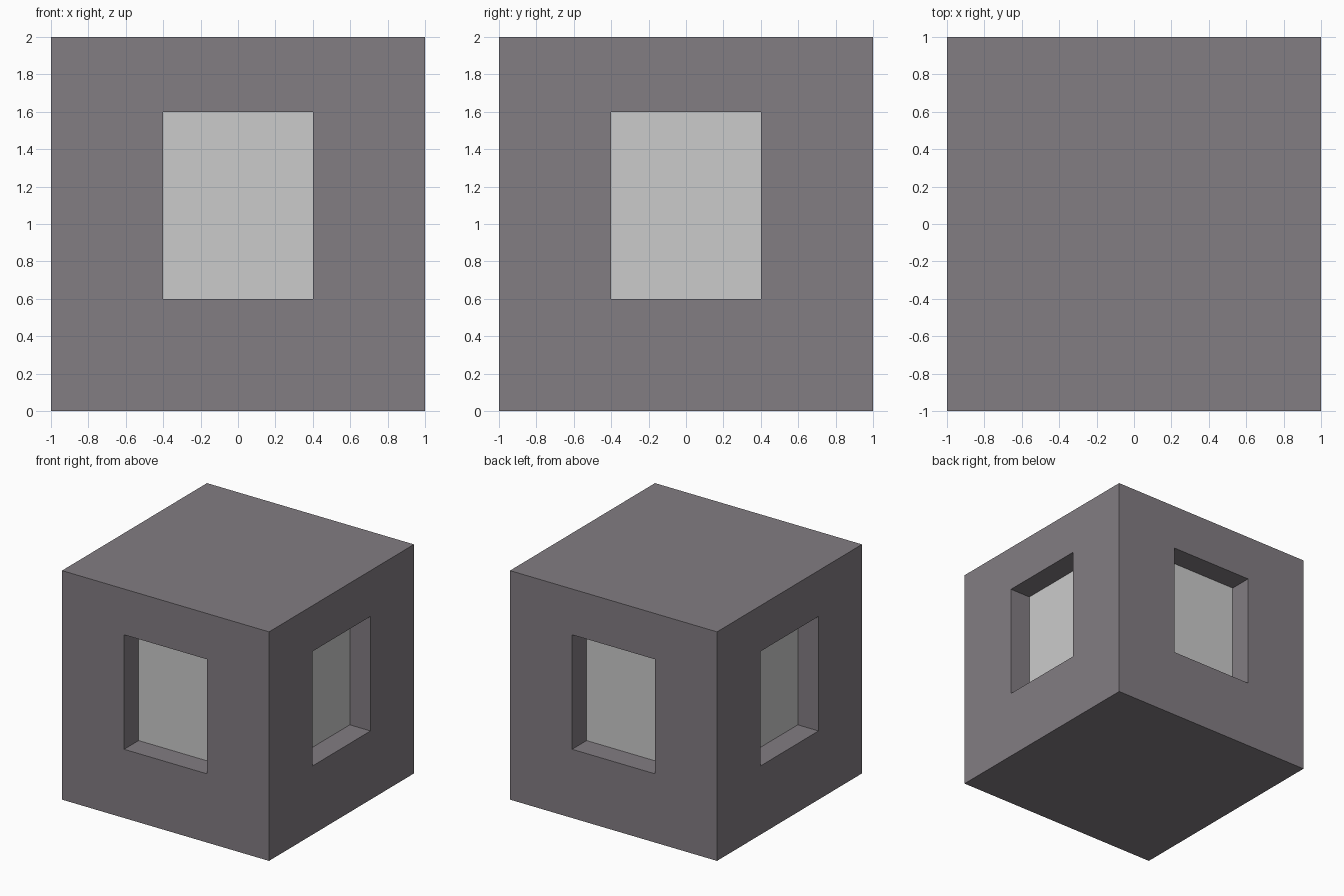
import bpy
from math import sin, cos, pi

if "Cube" in bpy.data.objects:
    bpy.data.objects.remove(bpy.data.objects["Cube"])

SIZE = 2.0                 # cube edge
WIN_W, WIN_LO, WIN_HI = 0.8, 0.6, 1.6
RECESS, PANE_T = 0.2, 0.05


def box(name, size, loc, rot=0.0):
    bpy.ops.mesh.primitive_cube_add(size=1, location=loc, rotation=(0, 0, rot))
    ob = bpy.context.object
    ob.name = name
    ob.scale = size
    return ob


def material(name, color):
    mat = bpy.data.materials.new(name)
    mat.diffuse_color = (*color, 1)
    mat.use_nodes = True
    mat.node_tree.nodes["Principled BSDF"].inputs["Base Color"].default_value = mat.diffuse_color
    return mat


def on_side(angle, depth):
    """Window centre on the wall at this angle, depth measured from the outside."""
    r = SIZE / 2 - depth
    return (r * sin(angle), -r * cos(angle), (WIN_LO + WIN_HI) / 2)


# Solid block body
body = box("block_body", (SIZE, SIZE, SIZE), (0, 0, SIZE / 2))
body.data.materials.append(material("dark_wall", (0.225, 0.205, 0.225)))

# A window opening and a recessed pane on each of the four walls
for i, side in enumerate(("front", "right", "back", "left")):
    a = i * pi / 2
    h = WIN_HI - WIN_LO
    pocket = RECESS + PANE_T
    cutter = box(f"{side}_window_cutter", (WIN_W, 2 * pocket, h), on_side(a, 0), a)
    cutter.hide_render = True
    cutter.display_type = 'WIRE'
    cut = body.modifiers.new(f"{side}_opening", 'BOOLEAN')
    cut.operation = 'DIFFERENCE'
    cut.solver = 'EXACT'
    cut.object = cutter
    box(f"{side}_window_pane", (WIN_W, PANE_T, h), on_side(a, RECESS + PANE_T / 2), a)
